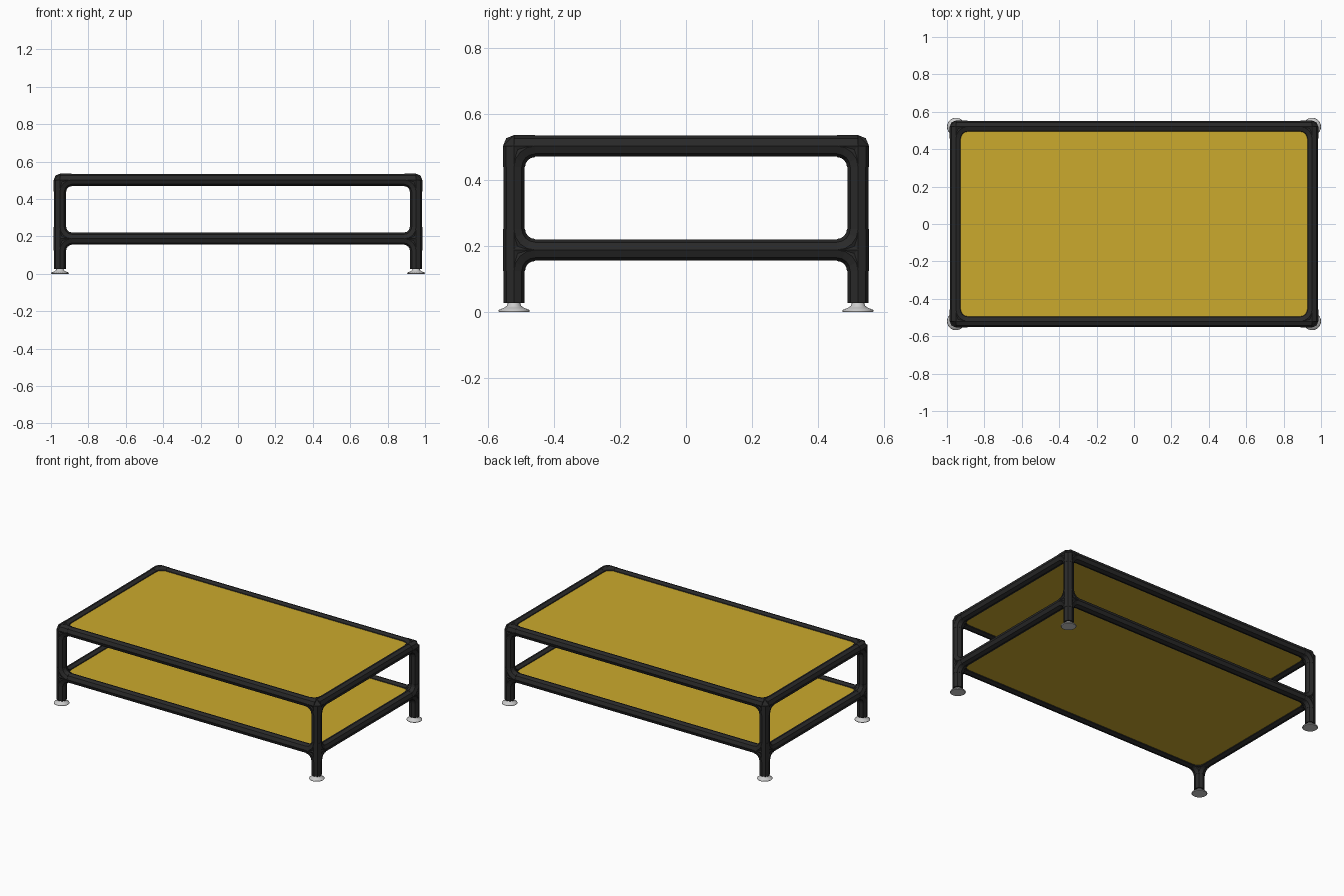
import bpy, bmesh, math
from math import sin, cos, pi
from mathutils import Vector

cube = bpy.data.objects.get("Cube")
if cube:
    bpy.data.objects.remove(cube, do_unlink=True)

PX, PY = 0.952, 0.52           # post centres
TOP, LOW = 0.502, 0.188        # rail heights
R, RF, REACH = 0.032, 0.0335, 0.063
SIDES = 8
X, Y, Z = Vector((1, 0, 0)), Vector((0, 1, 0)), Vector((0, 0, 1))


def material(name, color, rough, metal=0.0):
    m = bpy.data.materials.new(name)
    m.use_nodes = True
    m.diffuse_color = (*color, 1)
    node = m.node_tree.nodes["Principled BSDF"]
    node.inputs["Base Color"].default_value = (*color, 1)
    node.inputs["Roughness"].default_value = rough
    node.inputs["Metallic"].default_value = metal
    return m


black = material("black pipe", (0.022, 0.022, 0.022), 0.6)
yellow = material("yellow board", (0.6, 0.4, 0.026), 0.6)
silver = material("light grey metal", (0.6, 0.6, 0.6), 0.5)


def finish(bm, name, mat):
    bmesh.ops.recalc_face_normals(bm, faces=bm.faces)
    mesh = bpy.data.meshes.new(name)
    bm.to_mesh(mesh)
    bm.free()
    mesh.materials.append(mat)
    obj = bpy.data.objects.new(name, mesh)
    bpy.context.collection.objects.link(obj)
    return obj


def loft(bm, frames, sides=SIDES):
    """Skin rings given as (centre, axis, axis, radius), with end caps."""
    rings = []
    for p, n, m, r in frames:
        angles = [2 * pi * i / sides for i in range(sides)]
        rings.append([bm.verts.new(p + r * (cos(a) * n + sin(a) * m)) for a in angles])
    for a, b in zip(rings, rings[1:]):
        for i in range(sides):
            j = (i + 1) % sides
            bm.faces.new((a[i], a[j], b[j], b[i]))
    bm.faces.new(rings[0])
    bm.faces.new(rings[-1])


def straight(bm, start, end, r):
    d = (end - start).normalized()
    n = X if abs(d.x) < 0.5 else Y
    loft(bm, [(p, n, d.cross(n), r) for p in (start, end)])


def bend(bm, origin, a, b):
    """Quarter pipe joining arm a to arm b, giving the inner fillet."""
    frames = []
    for i in range(5):
        t = i * pi / 8
        n = b * cos(t) + a * sin(t)
        frames.append((origin + REACH * (a + b - n), n, a.cross(b), RF))
    loft(bm, frames)


def fitting(name, origin, arms):
    bm = bmesh.new()
    for arm in arms:
        straight(bm, origin, origin + arm * REACH, RF)
    for i, a in enumerate(arms):
        for b in arms[i + 1:]:
            if abs(a.dot(b)) < 0.5:
                bend(bm, origin, a, b)
    # chamfered outer corner
    tips = [bm.verts.new(origin + s * RF * d) for d in (X, Y, Z) for s in (-1, 1)]
    bmesh.ops.convex_hull(bm, input=tips)
    finish(bm, name, black)


# Posts, feet and corner fittings
for sx, side in ((1, "left"), (-1, "right")):
    for sy, end in ((-1, "front"), (1, "back")):
        tag = f"{end}_{side}"
        base = Vector((sx * PX, sy * PY, 0))
        bm = bmesh.new()
        straight(bm, base + Z * 0.027, base + Z * TOP, R)
        finish(bm, f"{tag}_post", black)

        inward = [-sx * X, -sy * Y]
        fitting(f"{tag}_top_elbow", base + Z * TOP, inward + [-Z])
        fitting(f"{tag}_shelf_tee", base + Z * LOW, inward + [Z, -Z])

        bm = bmesh.new()
        profile = [(0.044, 0), (0.048, 0.003), (0.046, 0.007), (0.03, 0.013),
                   (0.021, 0.02), (0.019, 0.032)]
        loft(bm, [(base + Z * z, X, Y, r) for r, z in profile], 24)
        foot = finish(bm, f"{tag}_foot", silver)
        for p in foot.data.polygons:
            p.use_smooth = len(p.vertices) == 4

# Rails and boards on both levels
for level, height in (("top", TOP), ("shelf", LOW)):
    for s, end, side in ((-1, "front", "right"), (1, "back", "left")):
        bm = bmesh.new()
        straight(bm, Vector((-PX, s * PY, height)), Vector((PX, s * PY, height)), R)
        finish(bm, f"{level}_{end}_rail", black)
        bm = bmesh.new()
        straight(bm, Vector((s * PX, -PY, height)), Vector((s * PX, PY, height)), R)
        finish(bm, f"{level}_{side}_rail", black)

    bm = bmesh.new()
    bmesh.ops.create_cube(bm, size=1)
    bmesh.ops.scale(bm, vec=(2 * PX - 0.03, 2 * PY - 0.03, 0.036), verts=bm.verts)
    bmesh.ops.translate(bm, vec=Z * height, verts=bm.verts)
    finish(bm, f"{level}_board", yellow)
